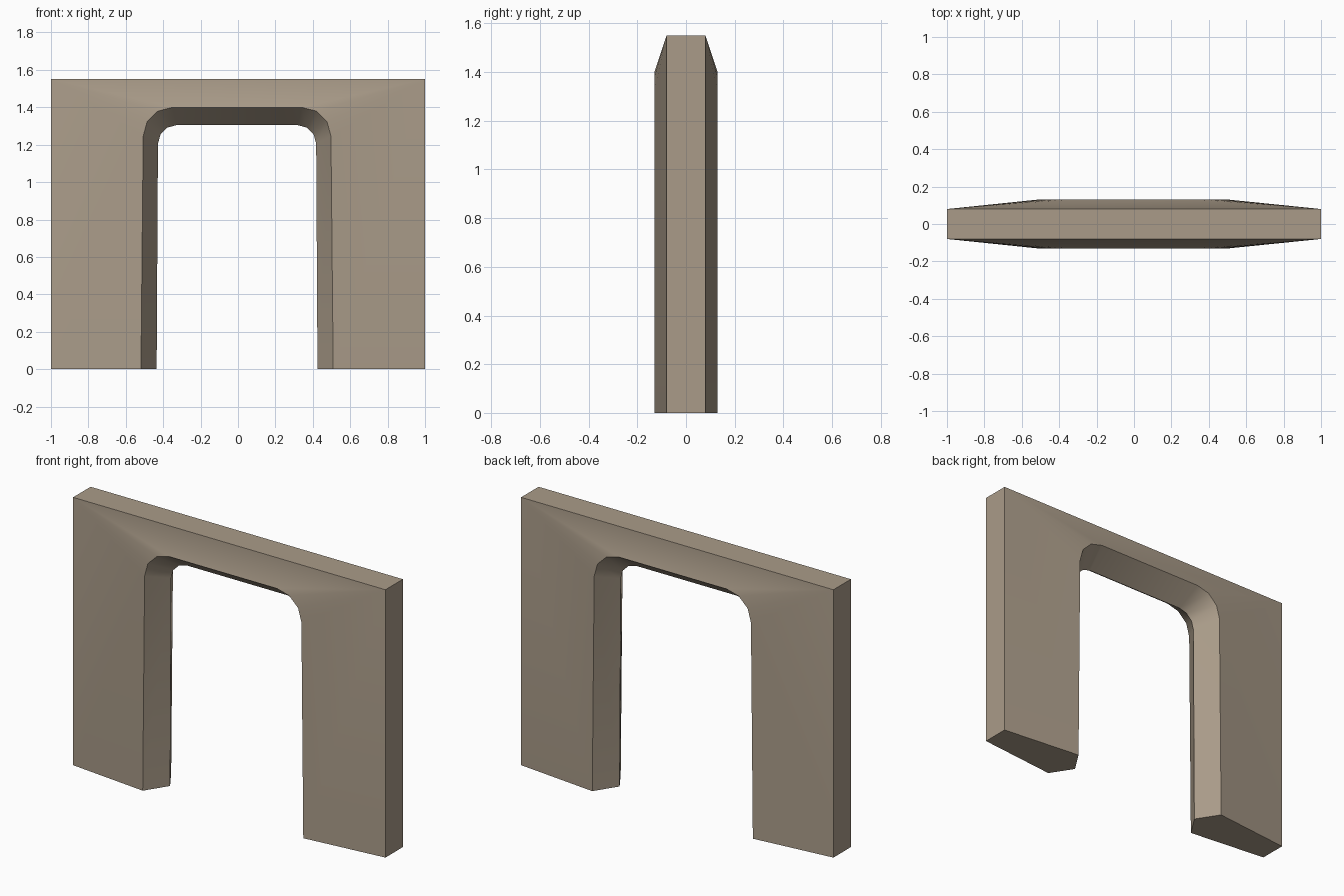
import bpy, bmesh, math

if "Cube" in bpy.data.objects:
    bpy.data.objects.remove(bpy.data.objects["Cube"])

SHIFT = -0.005   # the opening sits very slightly left of centre
SEG = 3          # segments per rounded corner


def opening(foot, side, side_z, flat, top):
    """Arch outline (x, z): left foot, rounded corner, mirrored to the right."""
    half = [(-foot, 0.0)]
    for i in range(SEG + 1):
        a = math.pi / 2 * i / SEG
        half.append((-flat - (side - flat) * math.cos(a),
                     side_z + (top - side_z) * math.sin(a)))
    full = half + [(-x, z) for x, z in reversed(half)]
    return [(x + SHIFT, z) for x, z in full]


ridge = opening(0.514, 0.502, 1.246, 0.345, 1.40)
inner = opening(0.43, 0.423, 1.205, 0.322, 1.305)
outer = [(-1, 0), (-1, 1.55), (1, 1.55), (1, 0)]
# every corner point of the arch fans out to one outer corner
fan = [0] + [1] * (SEG + 1) + [2] * (SEG + 1) + [3]

bm = bmesh.new()


def loop(points, y):
    return [bm.verts.new((x, y, z)) for x, z in points]


out_f, out_b = loop(outer, -0.08), loop(outer, 0.08)
rid_f, rid_b = loop(ridge, -0.13), loop(ridge, 0.13)
mid = loop(inner, 0.0)


def face(*verts):
    bm.faces.new(list(dict.fromkeys(verts)))


# sloping wall faces and chamfered reveals, front and back
for out, rid in ((out_f, rid_f), (out_b, rid_b)):
    for i in range(len(rid) - 1):
        face(out[fan[i]], out[fan[i + 1]], rid[i + 1], rid[i])
        face(rid[i], rid[i + 1], mid[i + 1], mid[i])
# outer rim
for i in range(3):
    face(out_f[i], out_f[i + 1], out_b[i + 1], out_b[i])
# soles of both legs
for o, i in ((0, 0), (3, -1)):
    face(out_f[o], out_b[o], rid_b[i], mid[i], rid_f[i])

bmesh.ops.recalc_face_normals(bm, faces=bm.faces)
mesh = bpy.data.meshes.new("stone_gateway")
bm.to_mesh(mesh)
bm.free()

stone = bpy.data.materials.new("warm_grey_stone")
stone.diffuse_color = (0.40, 0.33, 0.25, 1)
stone.use_nodes = True
stone.node_tree.nodes["Principled BSDF"].inputs["Base Color"].default_value = stone.diffuse_color
mesh.materials.append(stone)

gate = bpy.data.objects.new("stone_gateway", mesh)
bpy.context.collection.objects.link(gate)
bpy.context.view_layer.objects.active = gate
gate.select_set(True)
bpy.ops.object.shade_smooth_by_angle(angle=math.radians(32))
# the rim and ridge stay crisp
for e in mesh.edges:
    a, b = (mesh.vertices[v].co for v in e.vertices)
    if abs(abs(a.y) - 0.08) < 0.001 and abs(abs(b.y) - 0.08) < 0.001:
        e.use_edge_sharp = True
